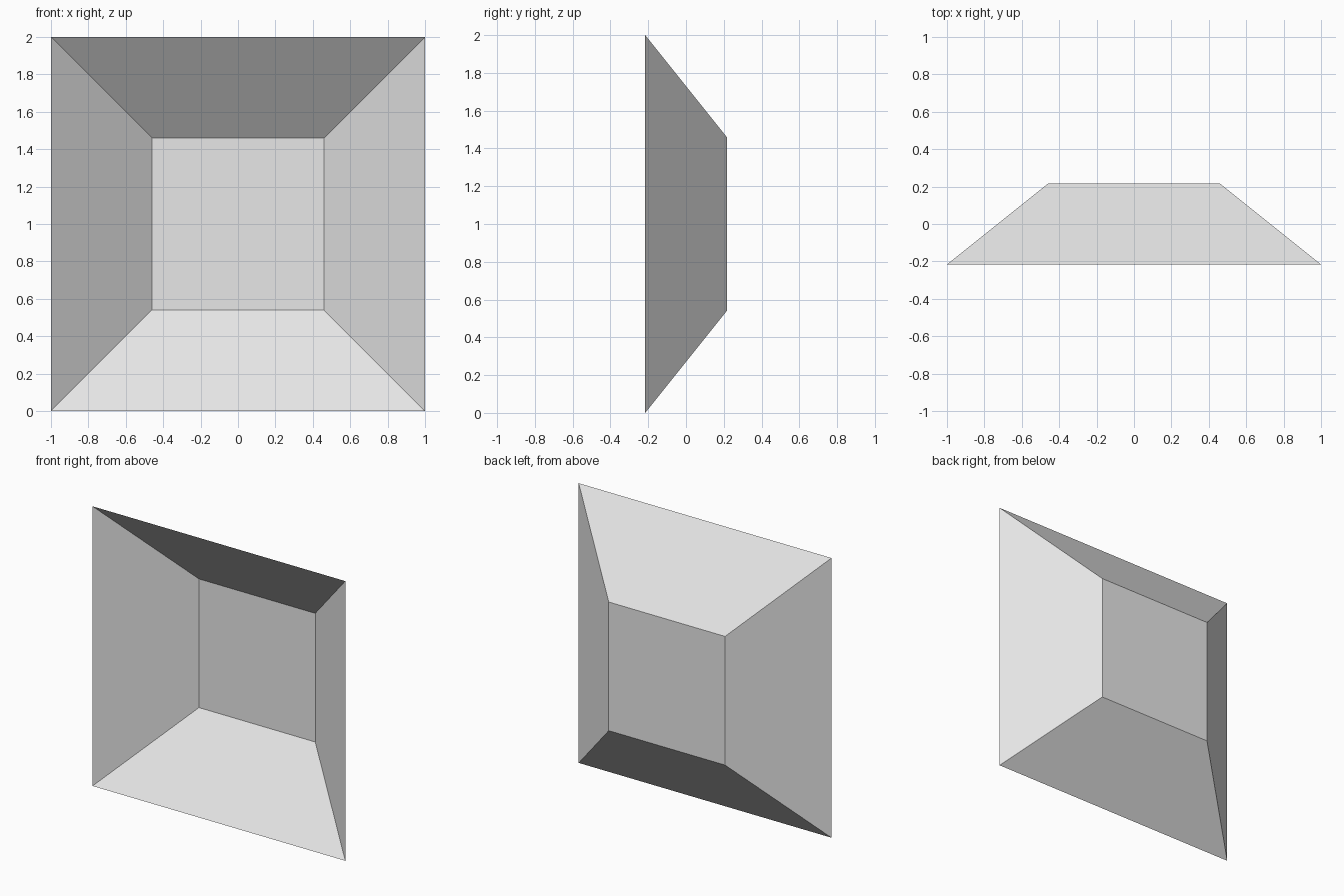
import bpy
import bmesh
from math import radians, sqrt
from mathutils import Matrix

cube = bpy.data.objects.get("Cube")
if cube:
    bpy.data.objects.remove(cube, do_unlink=True)

OUTER = 1.0    # half width of the open front
INNER = 0.46   # half width of the back panel
DEPTH = 0.432

# Plain light grey
grey = bpy.data.materials.new("light_grey")
grey.use_nodes = True
colour = (0.8, 0.8, 0.8, 1.0)
grey.diffuse_color = colour
grey.node_tree.nodes["Principled BSDF"].inputs["Base Color"].default_value = colour

# Four-sided tapered shell, turned so that the wide end faces the front
bm = bmesh.new()
turn = (Matrix.Translation((0, 0, OUTER))
        @ Matrix.Rotation(radians(-90), 4, "X")
        @ Matrix.Rotation(radians(45), 4, "Z"))
bmesh.ops.create_cone(bm, cap_ends=True, cap_tris=False, segments=4,
                      radius1=OUTER * sqrt(2), radius2=INNER * sqrt(2),
                      depth=DEPTH, matrix=turn)

# Open the front
front = [f for f in bm.faces if f.calc_center_median().y < -DEPTH * 0.4]
bmesh.ops.delete(bm, geom=front, context="FACES")

mesh = bpy.data.meshes.new("tapered_recess")
bm.to_mesh(mesh)
bm.free()
mesh.materials.append(grey)
recess = bpy.data.objects.new("tapered_recess", mesh)
bpy.context.collection.objects.link(recess)
